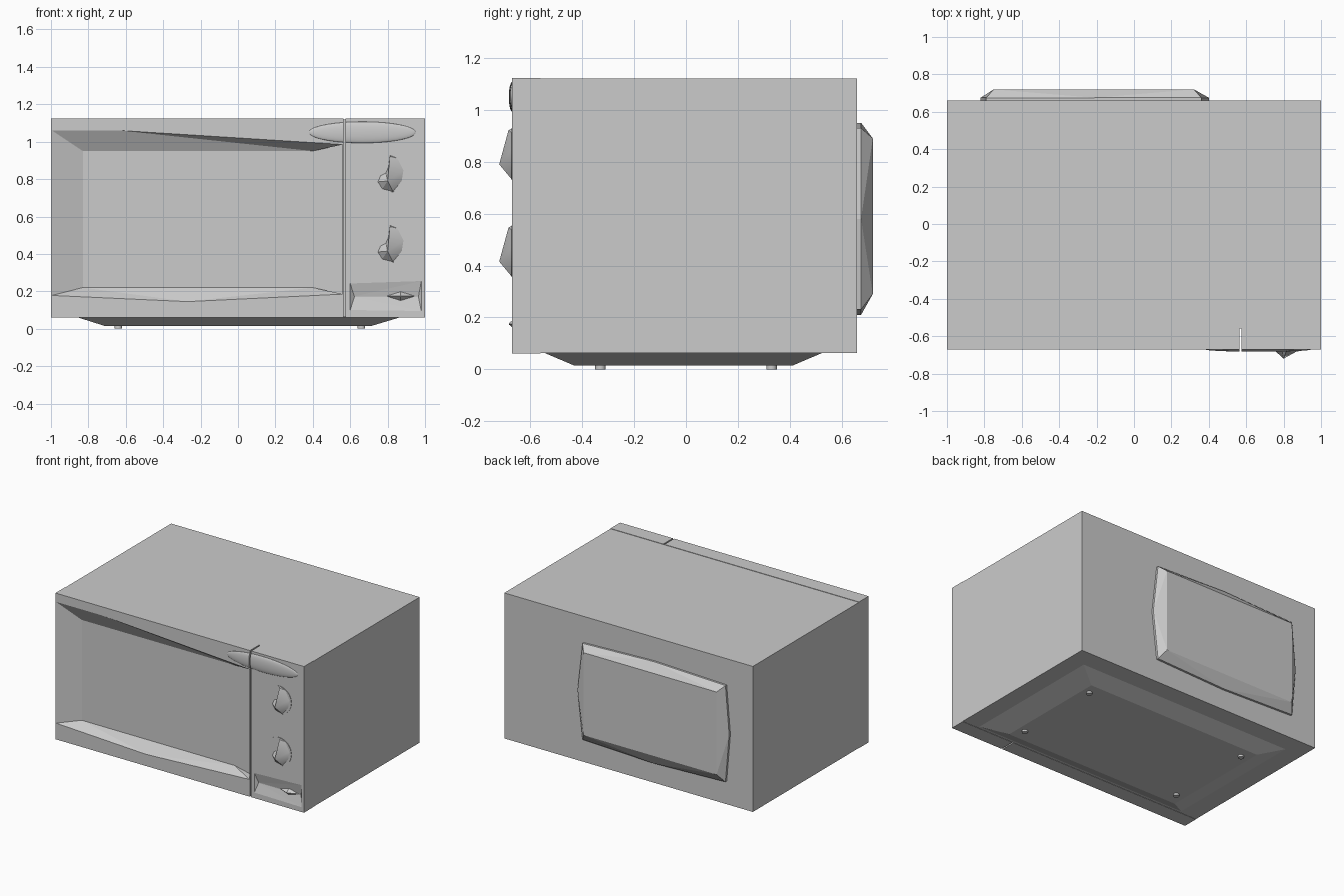
import bpy, bmesh, math

if "Cube" in bpy.data.objects:
    bpy.data.objects.remove(bpy.data.objects["Cube"])

FRONT = -0.67


def finish(name, bm):
    bmesh.ops.recalc_face_normals(bm, faces=bm.faces[:])
    me = bpy.data.meshes.new(name)
    bm.to_mesh(me)
    bm.free()
    ob = bpy.data.objects.new(name, me)
    bpy.context.collection.objects.link(ob)
    return ob


def loft(name, rings):
    """Closed solid through rings of 3D points with equal counts."""
    bm = bmesh.new()
    vs = [[bm.verts.new(p) for p in r] for r in rings]
    n = len(vs[0])
    for a, b in zip(vs, vs[1:]):
        for i in range(n):
            j = (i + 1) % n
            bm.faces.new((a[i], a[j], b[j], b[i]))
    bm.faces.new(vs[0][::-1])
    bm.faces.new(vs[-1])
    bmesh.ops.triangulate(bm, faces=[f for f in bm.faces if len(f.verts) == 4])
    bmesh.ops.dissolve_limit(bm, angle_limit=0.001, verts=bm.verts[:], edges=bm.edges[:])
    return finish(name, bm)


def ring_xz(pts, y):
    return [(x, y, z) for x, z in pts]


def rect_xy(x0, x1, y0, y1, z):
    return [(x0, y0, z), (x1, y0, z), (x1, y1, z), (x0, y1, z)]


def box(name, x0, x1, y0, y1, z0, z1):
    return loft(name, [rect_xy(x0, x1, y0, y1, z0), rect_xy(x0, x1, y0, y1, z1)])


def smooth(ob, angle=40):
    bpy.ops.object.select_all(action='DESELECT')
    ob.select_set(True)
    bpy.context.view_layer.objects.active = ob
    bpy.ops.object.shade_smooth_by_angle(angle=math.radians(angle))


def cut(ob, cutter):
    m = ob.modifiers.new("cut", 'BOOLEAN')
    m.operation, m.solver, m.object = 'DIFFERENCE', 'EXACT', cutter
    cutter.hide_render = True
    cutter.display_type = 'WIRE'
    bpy.ops.object.select_all(action='DESELECT')
    ob.select_set(True)
    bpy.context.view_layer.objects.active = ob
    bpy.ops.object.modifier_apply(modifier=m.name)


# Main casing, door and control panel, with a narrow gap between door and panel
box("casing", -1, 1, -0.56, 0.66, 0.062, 1.12)
door = box("door", -1, 0.565, FRONT, -0.56, 0.06, 1.123)
panel = box("control_panel", 0.575, 1, FRONT, -0.56, 0.06, 1.123)

# Sloped window recess in the door
outer = [(-.995, 1.06), (-.63, 1.06), (.56, .985), (.56, .185), (-.27, .145), (-.995, .178)]
inner = [(-.83, .95), (.4, .95), (.56, .985), (.56, .185), (.4, .22), (-.83, .22)]
window = loft("window_cutter", [ring_xz(outer, -.75), ring_xz(outer, FRONT), ring_xz(inner, -.61)])
cut(door, window)

# V-shaped recess for the push button
edge = [(.6, .242), (.98, .255), (.98, .095), (.6, .1)]
valley = [(.622, .173), (.965, .173), (.965, .169), (.622, .169)]
button_cut = loft("button_cutter", [ring_xz(edge, -.7), ring_xz(edge, FRONT), ring_xz(valley, -.652)])
cut(panel, button_cut)

# Diamond push button
loft("push_button", [ring_xz([(.79, .175), (.87, .205), (.95, .175), (.87, .145)], -.65),
                     ring_xz([(.865, .175), (.87, .178), (.875, .175), (.87, .172)], -.682)])

# Shallow oval badge plate, split by the door gap
bpy.ops.mesh.primitive_uv_sphere_add(segments=48, ring_count=24, location=(.665, FRONT, 1.05))
oval = bpy.context.object
oval.name = "oval_plate"
oval.scale = (.285, .013, .057)
bpy.ops.object.transform_apply(location=False, rotation=False, scale=True)
gap = box("gap_cutter", .565, .575, -.8, -.57, 0, 1.2)
cut(oval, gap)
smooth(oval)

# Two rotary knobs: thin disc with a comma-shaped grip
grip = [(.015, .098), (.06, .08), (.09, .02), (.08, -.04), (.03, -.1), (-.03, -.085),
        (-.055, -.045), (-.04, -.01), (-.01, .005), (.005, .04)]
ridge = [(.012, .092, -.684), (.0, -.04, -.72)]
for i, z in enumerate((.83, .455)):
    bpy.ops.mesh.primitive_cylinder_add(vertices=48, radius=.1, depth=.01,
                                        location=(.8, -.668, z), rotation=(math.pi / 2, 0, 0))
    bpy.context.object.name = f"knob_disc_{i + 1}"
    bm = bmesh.new()
    base = [bm.verts.new((.8 + x, FRONT, z + h)) for x, h in grip]
    top, peak = [bm.verts.new((.8 + x, y, z + h)) for x, h, y in ridge]
    n = len(base)
    for k in range(n):
        bm.faces.new((base[k], base[(k + 1) % n], top if k in (0, 9) else peak))
    bm.faces.new((base[1], peak, top))
    bm.faces.new((base[9], top, peak))
    bm.faces.new(base)
    smooth(finish(f"knob_grip_{i + 1}", bm), 30)

# Bulged vent housing on the back, with bowed edges
rim = [(.36, .93), (.4, .58), (.36, .23), (-.21, .21), (-.79, .23), (-.82, .58), (-.79, .93), (-.21, .95)]
flat = [(.32, .89), (.32, .59), (.32, .29), (-.21, .29), (-.75, .29), (-.75, .59), (-.75, .89), (-.21, .89)]
loft("back_housing", [ring_xz(rim, .65), ring_xz(rim, .675), ring_xz(flat, .72)])

# Tapered underside pan and four small feet
loft("base_pan", [rect_xy(-.87, .88, -.55, .53, .065), rect_xy(-.71, .71, -.43, .41, .014)])
for x in (-.64, .66):
    for y in (-.33, .33):
        bpy.ops.mesh.primitive_cylinder_add(vertices=16, radius=.02, depth=.03, location=(x, y, .015))
        bpy.context.object.name = "foot"
        smooth(bpy.context.object)

# The cutters have been applied, so remove them
for c in (window, button_cut, gap):
    bpy.data.objects.remove(c)
